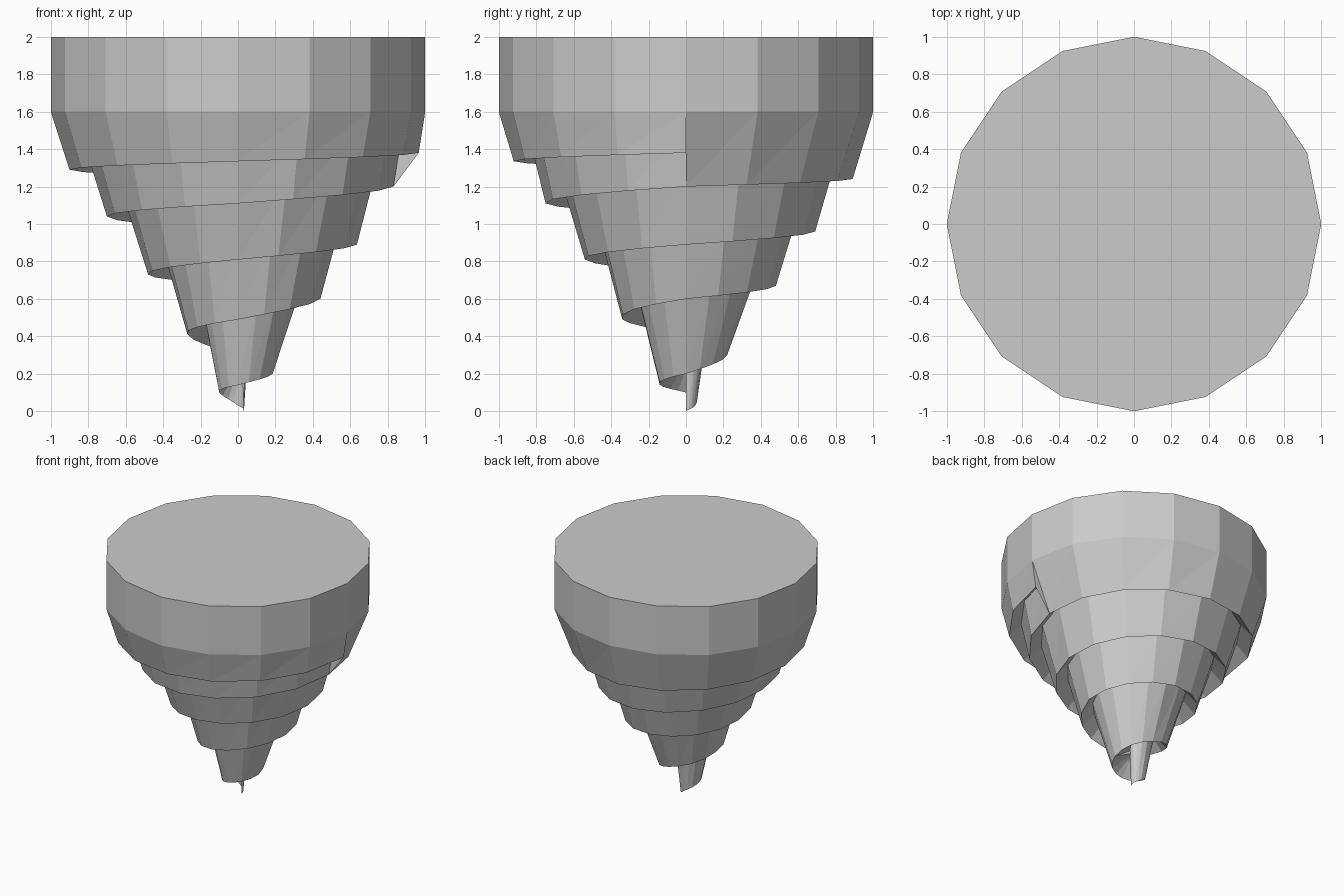
import bpy, bmesh
from math import sin, cos, pi

if "Cube" in bpy.data.objects:
    bpy.data.objects.remove(bpy.data.objects["Cube"])

N = 16          # sides per turn
TURNS = 5

# Spiral rim sampled every quarter turn (clockwise from +x)
RIM_Z = [1.38, 1.335, 1.29, 1.24, 1.20, 1.11, 1.04, .96, .89, .81, .73,
         .67, .60, .49, .41, .30, .20, .14, .10, .03, 0]
RIM_R = [.965, .92, .90, .89, .83, .75, .70, .69, .635, .54, .48,
         .48, .44, .34, .27, .22, .185, .14, .10, .05, .03]


def sample(table, j):
    k = min(j * 4 // N, len(table) - 2)
    f = j * 4 / N - k
    return table[k] * (1 - f) + table[k + 1] * f


bm = bmesh.new()


def vert(j, r, z):
    a = -2 * pi * j / N
    return bm.verts.new((r * cos(a), r * sin(a), z))


# Cylindrical cap
top = [vert(j, 1, 2) for j in range(N)]
ring = [vert(j, 1, 1.6) for j in range(N)]
bm.faces.new(top)
for j in range(N):
    n = (j + 1) % N
    bm.faces.new((top[j], top[n], ring[n], ring[j]))

# Outer rim of the spiral, and the inner edge tucked up under the turn above
last = TURNS * N
rim = [vert(j, sample(RIM_R, j), sample(RIM_Z, j)) for j in range(last + 1)]
inner = {}
for j in range(N, last + 1):
    gap = .09 + .055 * max(0, (j - last + N / 2) / (N / 2))
    inner[j] = vert(j, sample(RIM_R, j - N) - gap, sample(RIM_Z, j - N) + .1)

# Sloping walls: first turn hangs from the cap, the others from the inner edge
for j in range(last):
    if j < N:
        a, b = ring[j], ring[(j + 1) % N]
    else:
        a, b = inner[j], inner[j + 1]
    bm.faces.new((a, b, rim[j + 1]))
    bm.faces.new((a, rim[j + 1], rim[j]))

# Undersides between each rim and the next turn
for j in range(last - N):
    bm.faces.new((rim[j], rim[j + 1], inner[j + 1 + N], inner[j + N]))

# Step where the spiral starts
bm.faces.new((ring[0], rim[0], inner[N], rim[N]))

# Hollow inside the curled tip
apex = bm.verts.new((.02, .02, .28))
for j in range(last - N, last):
    bm.faces.new((rim[j], rim[j + 1], apex))
bm.faces.new((rim[last], inner[last], apex))
bm.faces.new((inner[last], rim[last - N], apex))

bmesh.ops.recalc_face_normals(bm, faces=bm.faces)
mesh = bpy.data.meshes.new("spiral_cone")
bm.to_mesh(mesh)
bm.free()
obj = bpy.data.objects.new("spiral_cone", mesh)
bpy.context.collection.objects.link(obj)
